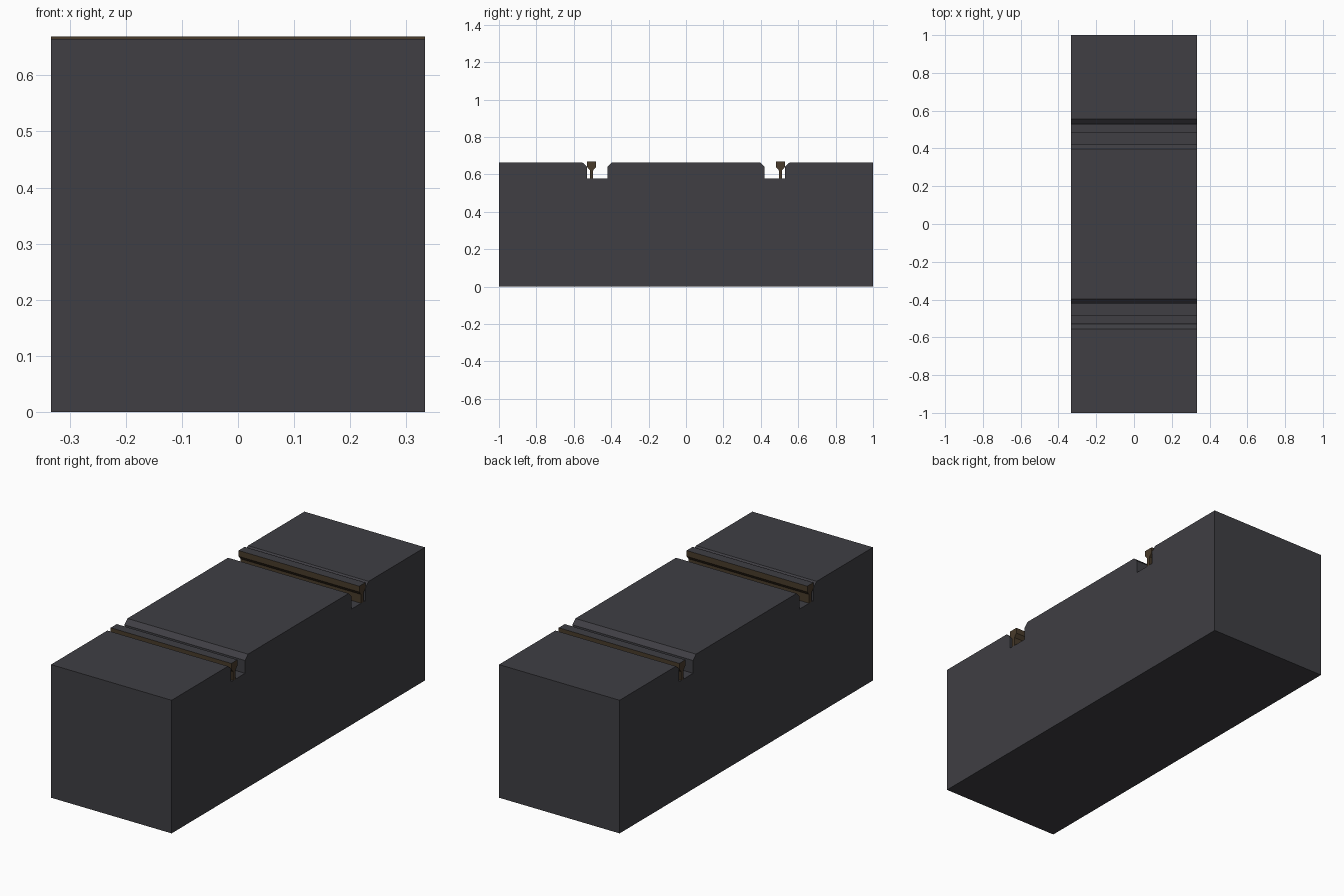
import bpy, bmesh

if "Cube" in bpy.data.objects:
    bpy.data.objects.remove(bpy.data.objects["Cube"])

HALF = 1 / 3  # half width along x


def material(name, rgb):
    m = bpy.data.materials.new(name)
    m.diffuse_color = (*rgb, 1)
    m.use_nodes = True
    m.node_tree.nodes["Principled BSDF"].inputs["Base Color"].default_value = m.diffuse_color
    return m


asphalt = material("asphalt_grey", (0.05, 0.049, 0.057))
rust = material("rusty_brown", (0.066, 0.044, 0.024))


def extrude_profile(name, profile, mats):
    """Extrude a closed (y, z) profile along x."""
    bm = bmesh.new()
    face = bm.faces.new([bm.verts.new((-HALF, y, z)) for y, z in profile])
    ext = bmesh.ops.extrude_face_region(bm, geom=[face])
    verts = [g for g in ext["geom"] if isinstance(g, bmesh.types.BMVert)]
    bmesh.ops.translate(bm, verts=verts, vec=(2 * HALF, 0, 0))
    bmesh.ops.recalc_face_normals(bm, faces=bm.faces)
    me = bpy.data.meshes.new(name)
    bm.to_mesh(me)
    bm.free()
    for m in mats:
        me.materials.append(m)
    ob = bpy.data.objects.new(name, me)
    bpy.context.collection.objects.link(ob)
    return ob


# Road block with two chamfered rail channels, mirrored across y = 0
TOP, CHAMFER, FLOOR = 0.665, 0.642, 0.578
half = [(0.397, TOP), (0.42, CHAMFER), (0.42, FLOOR),
        (0.53, FLOOR), (0.53, CHAMFER), (0.555, TOP), (1, TOP), (1, 0)]
extrude_profile("road_block", half + [(-y, z) for y, z in reversed(half)], [asphalt])

# Rails: thin web, tapered head, worn grey running surface on top
rail_half = [(0.009, FLOOR), (0.009, 0.622), (0.024, 0.64), (0.024, 0.669)]
for name, side in (("left_rail", -1), ("right_rail", 1)):
    c = side * 0.505
    profile = [(c + y, z) for y, z in rail_half]
    profile += [(c - y, z) for y, z in reversed(rail_half)]
    rail = extrude_profile(name, profile, [rust, asphalt])
    for p in rail.data.polygons:
        p.material_index = 1 if p.normal.z > 0.9 else 0
